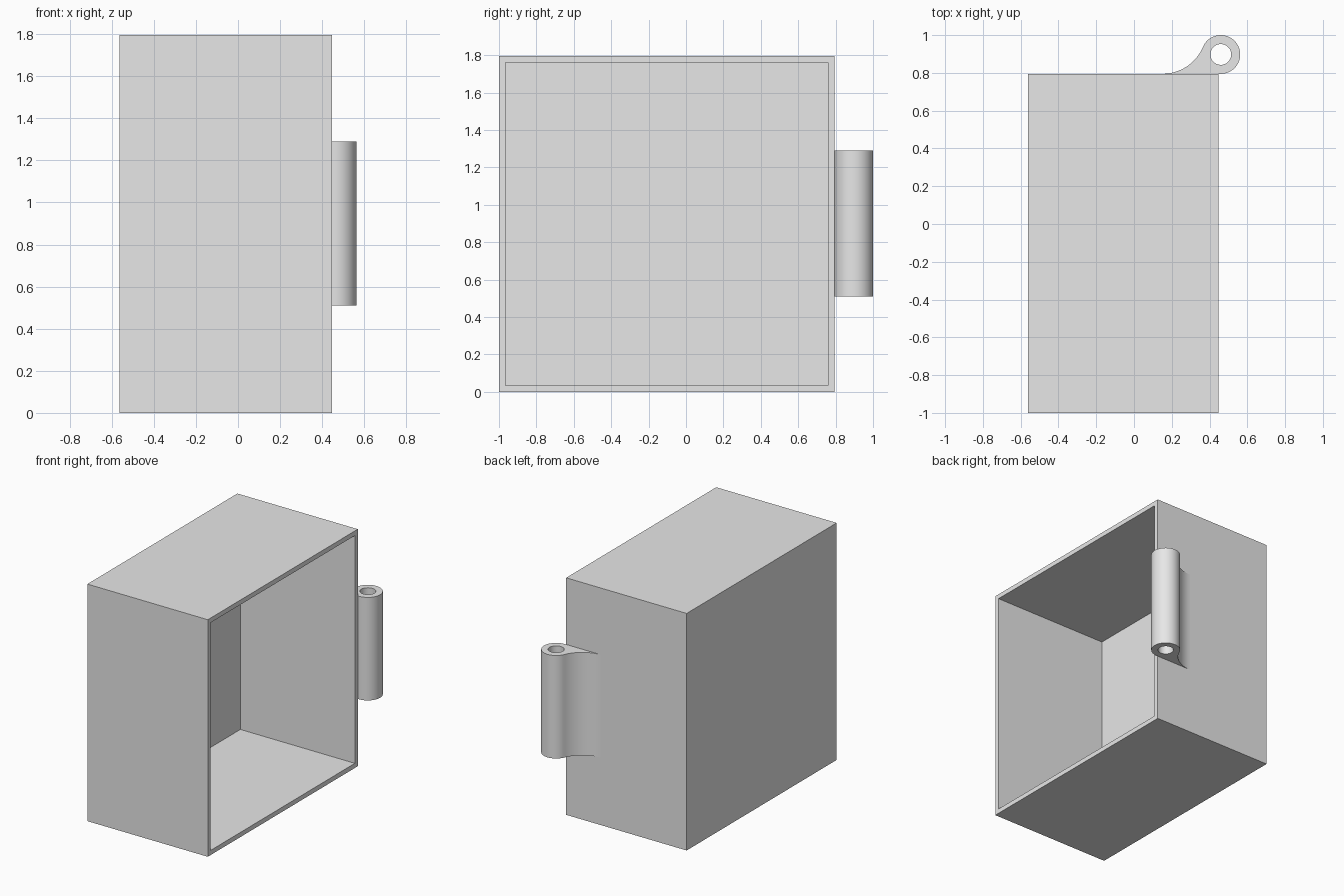
import bpy, bmesh
from math import pi, cos, sin, atan2, hypot
from mathutils import Matrix, Vector

cube = bpy.data.objects.get("Cube")
if cube:
    bpy.data.objects.remove(cube, do_unlink=True)

# Single plain grey material
GREY = (0.8, 0.8, 0.8, 1)
grey = bpy.data.materials.new("plain_grey")
grey.use_nodes = True
grey.diffuse_color = GREY
grey.node_tree.nodes["Principled BSDF"].inputs["Base Color"].default_value = GREY

X0, X1 = -0.562, 0.447      # case sides
Y0, Y1 = -1.0, 0.795        # case front and back
HEIGHT, WALL = 1.795, 0.05


def add_object(name, bm):
    bmesh.ops.recalc_face_normals(bm, faces=bm.faces)
    mesh = bpy.data.meshes.new(name)
    bm.to_mesh(mesh)
    bm.free()
    mesh.materials.append(grey)
    obj = bpy.data.objects.new(name, mesh)
    bpy.context.collection.objects.link(obj)
    return obj


def arc(cx, cy, r, start, end, steps):
    angles = [start + (end - start) * i / steps for i in range(steps + 1)]
    return [(cx + r * cos(a), cy + r * sin(a)) for a in angles]


# Hollow case, open on its left side
bm = bmesh.new()
centre = Vector((X0 + X1, Y0 + Y1, HEIGHT)) / 2
size = Matrix.Diagonal((X1 - X0, Y1 - Y0, HEIGHT, 1))
bmesh.ops.create_cube(bm, size=1, matrix=Matrix.Translation(centre) @ size)
bm.normal_update()
opening = max(bm.faces, key=lambda f: f.normal.x)
bmesh.ops.inset_region(bm, faces=[opening], thickness=WALL)
floor = bmesh.ops.extrude_discrete_faces(bm, faces=[opening])["faces"][0]
bmesh.ops.translate(bm, verts=floor.verts, vec=(WALL - (X1 - X0), 0, 0))
add_object("case", bm)

# Hinge knuckle: round barrel blended into the back wall by a concave fillet
R, HOLE_R = 0.1025, 0.055
KX, KY = 0.4595, Y1 + R
BOTTOM, TOP = 0.51, 1.29
FX = 0.15                                   # where the fillet leaves the wall
FR = (KX - FX) ** 2 / (4 * R)               # radius tangent to wall and barrel
FY = Y1 + FR
tangent = atan2(FY - KY, FX - KX)
outline = arc(KX, KY, R, -pi / 2, tangent, 48)
outline += arc(FX, FY, FR, tangent - pi, -pi / 2, 20)[1:]
hole = arc(KX, KY, HOLE_R, 0, 2 * pi, 48)[:-1]

bm = bmesh.new()
edges = []
for loop in (outline, hole):
    verts = [bm.verts.new((x, y, BOTTOM)) for x, y in loop]
    edges += [bm.edges.new((verts[i - 1], verts[i])) for i in range(len(verts))]
bmesh.ops.triangle_fill(bm, edges=edges, use_beauty=True, normal=(0, 0, 1))
top = bmesh.ops.extrude_face_region(bm, geom=bm.faces[:], use_keep_orig=True)["geom"]
top_verts = [g for g in top if isinstance(g, bmesh.types.BMVert)]
bmesh.ops.translate(bm, verts=top_verts, vec=(0, 0, TOP - BOTTOM))
knuckle = add_object("hinge_knuckle", bm)

bpy.ops.object.select_all(action='DESELECT')
knuckle.select_set(True)
bpy.context.view_layer.objects.active = knuckle
bpy.ops.object.shade_smooth_by_angle()
